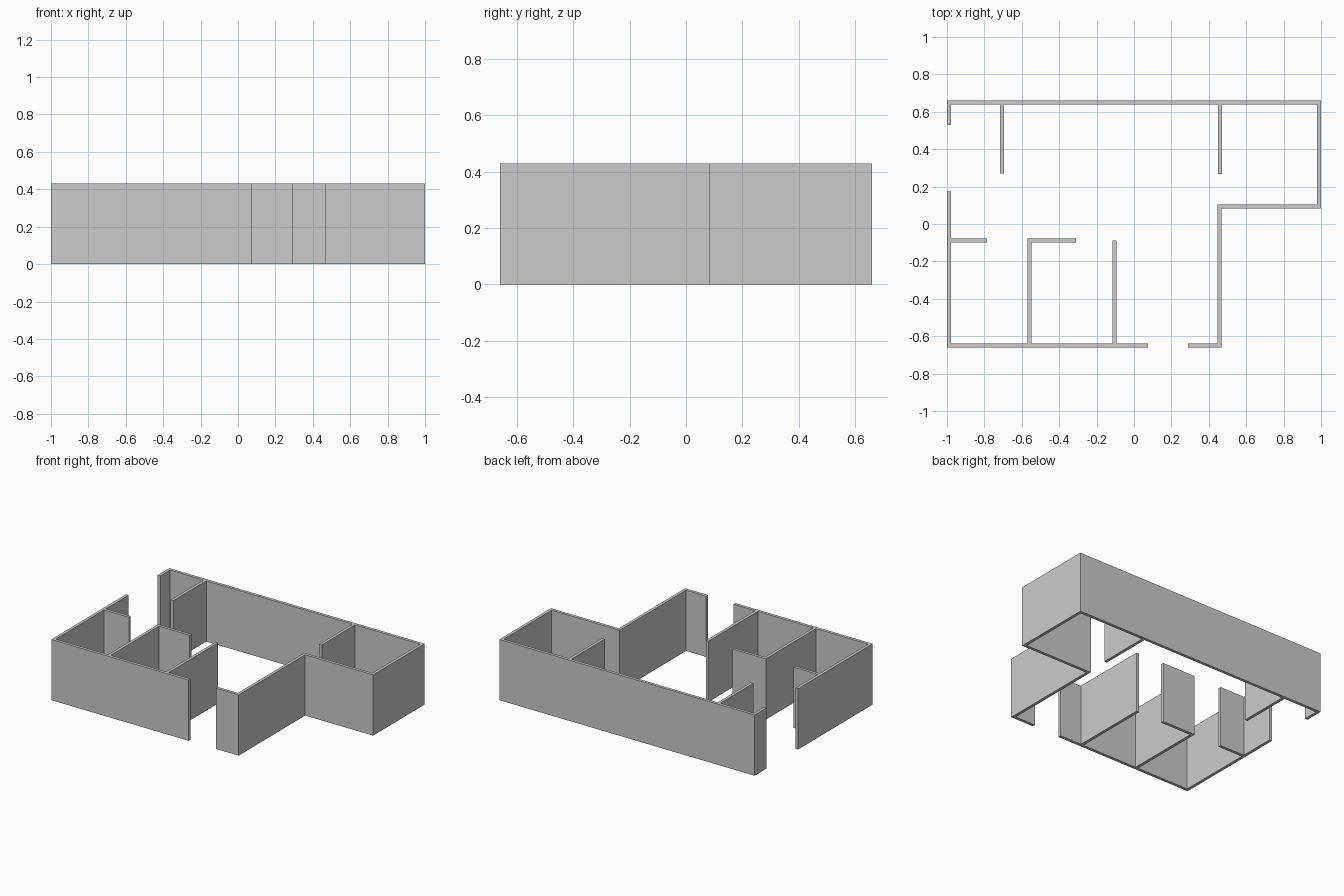
import bpy, bmesh

if "Cube" in bpy.data.objects:
    bpy.data.objects.remove(bpy.data.objects["Cube"])

HEIGHT = 0.43   # wall height
X, Y = 1.0, 0.66  # outer half extents
T = 0.021       # wall thickness


def wall_run(name, outline):
    """Extrude a closed plan outline straight up into a solid wall."""
    bm = bmesh.new()
    base = bm.faces.new([bm.verts.new((x, y, 0)) for x, y in outline])
    top = bmesh.ops.extrude_face_region(bm, geom=[base], use_keep_orig=True)
    moved = [v for v in top["geom"] if isinstance(v, bmesh.types.BMVert)]
    bmesh.ops.translate(bm, verts=moved, vec=(0, 0, HEIGHT))
    bmesh.ops.recalc_face_normals(bm, faces=bm.faces)
    mesh = bpy.data.meshes.new(name)
    bm.to_mesh(mesh)
    bm.free()
    obj = bpy.data.objects.new(name, mesh)
    bpy.context.collection.objects.link(obj)
    return obj


def stub(x, inner_y, end_y, leftward=False):
    """Plan points of a partition sticking out of a wall at inner_y."""
    pts = [(x, inner_y), (x, end_y), (x + T, end_y), (x + T, inner_y)]
    return pts[::-1] if leftward else pts


# Back wall, right room, step, and front wall right of the doorway
wall_run("back_and_right_walls", [
    (-X, 0.53), (-X, Y), (X, Y), (X, 0.083), (0.468, 0.083),
    (0.468, -Y), (0.289, -Y), (0.289, -Y + T), (0.468 - T, -Y + T),
    (0.468 - T, 0.083 + T), (X - T, 0.083 + T), (X - T, Y - T),
    # two partitions hanging off the back wall
    *stub(0.449, Y - T, 0.266, True),
    *stub(-0.717, Y - T, 0.271, True),
    (-X + T, Y - T), (-X + T, 0.53),
])

# Left wall, front wall left of the doorway, and the small rooms
wall_run("left_and_front_walls", [
    (-X, 0.175), (-X, -Y), (0.076, -Y), (0.076, -Y + T),
    # straight partition
    *stub(-0.115, -Y + T, -0.088, True),
    # L-shaped partition
    (-0.57 + T, -Y + T), (-0.57 + T, -0.099), (-0.309, -0.099),
    (-0.309, -0.099 + T), (-0.57, -0.099 + T), (-0.57, -Y + T),
    # corner and short partition on the left wall
    (-X + T, -Y + T), (-X + T, -0.099), (-0.786, -0.099),
    (-0.786, -0.099 + T), (-X + T, -0.099 + T), (-X + T, 0.175),
])
